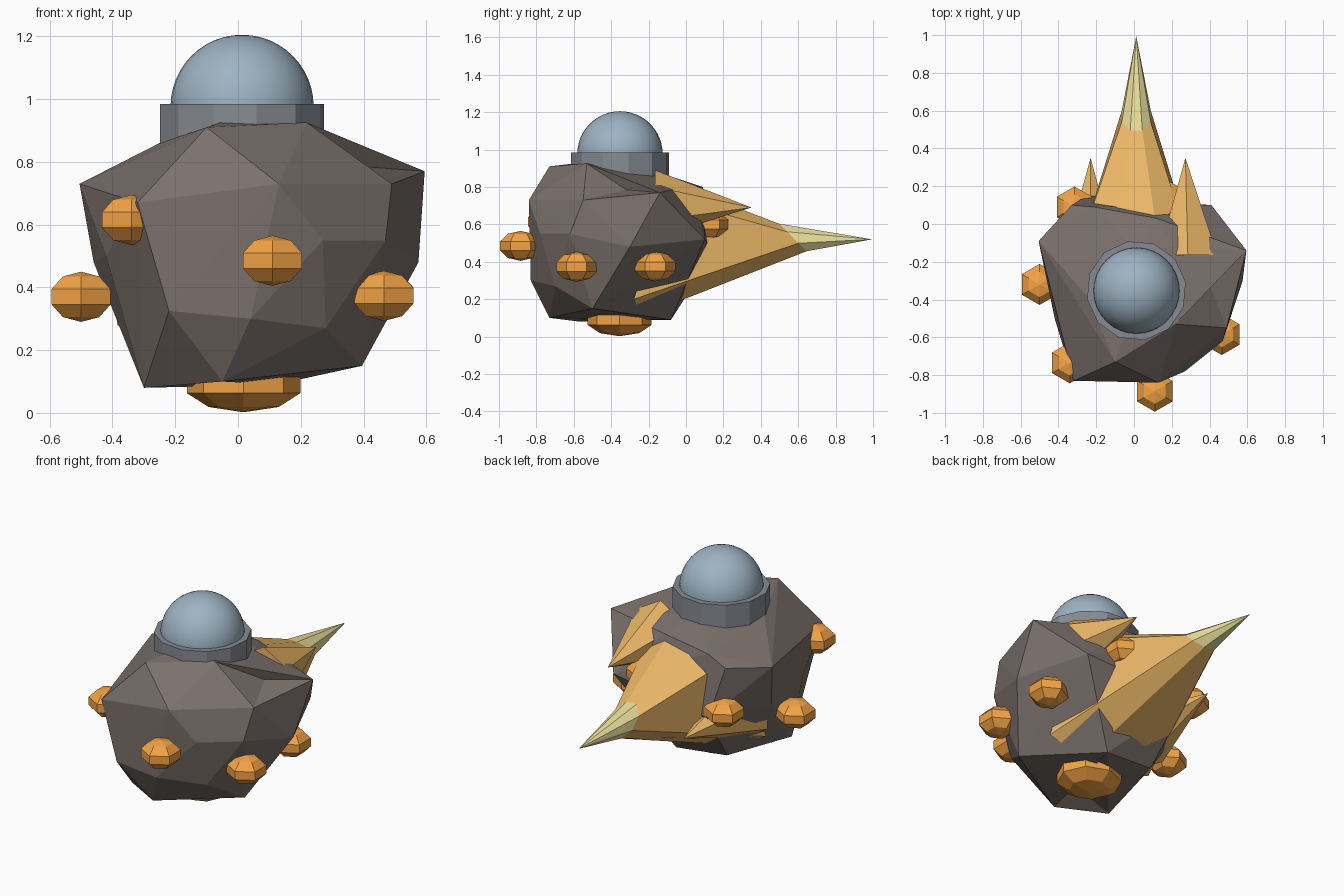
import bpy, bmesh
from math import cos, sin, pi, radians
from mathutils import Vector, Matrix

if "Cube" in bpy.data.objects:
    bpy.data.objects.remove(bpy.data.objects["Cube"])


def material(name, rgb):
    m = bpy.data.materials.new(name)
    m.diffuse_color = (*rgb, 1)
    m.use_nodes = True
    m.node_tree.nodes["Principled BSDF"].inputs["Base Color"].default_value = m.diffuse_color
    return m


ROCK = material("rock", (0.20, 0.165, 0.15))
ORANGE = material("orange", (0.90, 0.37, 0.06))
FLAME = material("flame", (0.84, 0.48, 0.14))
PALE = material("pale_flame", (0.84, 0.76, 0.34))
GLASS = material("glass", (0.34, 0.45, 0.54))
METAL = material("metal", (0.24, 0.26, 0.29))


def finish(name, bm, mat, smooth=False):
    bmesh.ops.recalc_face_normals(bm, faces=bm.faces)
    me = bpy.data.meshes.new(name)
    bm.to_mesh(me)
    bm.free()
    ob = bpy.data.objects.new(name, me)
    bpy.context.collection.objects.link(ob)
    me.materials.append(mat)
    for p in me.polygons:
        p.use_smooth = smooth
    return ob


def loft(name, rings, tip, mat):
    """Skin through rings of points, optionally ending in a tip."""
    bm = bmesh.new()
    rows = [[bm.verts.new(p) for p in r] for r in rings]
    n = len(rows[0])
    for a, b in zip(rows, rows[1:]):
        for i in range(n):
            j = (i + 1) % n
            bm.faces.new((a[i], a[j], b[j], b[i]))
    bm.faces.new(rows[0])
    if tip:
        t = bm.verts.new(tip)
        for i in range(n):
            bm.faces.new((rows[-1][i], rows[-1][(i + 1) % n], t))
    else:
        bm.faces.new(rows[-1])
    return finish(name, bm, mat)


# Faceted rock body: hull of the corner points
corners = [
    # top
    (-.03, -.52, .935), (-.10, -.73, .91), (.22, -.53, .925), (-.25, -.38, .86),
    (.02, -.15, .88), (.20, -.12, .85), (.12, .03, .81), (-.21, .09, .80),
    # front
    (-.32, -.83, .67), (.13, -.84, .73), (.27, -.78, .55), (-.22, -.83, .325),
    (.04, -.83, .30), (.28, -.70, .27),
    # left
    (-.42, -.50, .50), (-.505, -.09, .73), (-.46, -.15, .48), (-.37, -.33, .26),
    # bottom
    (-.30, -.57, .08), (-.05, -.73, .10), (.395, -.50, .15), (.12, -.08, .09),
    (-.20, -.10, .12),
    # right
    (.49, -.55, .73), (.47, -.62, .55), (.595, -.14, .77), (.575, -.30, .48),
    (.44, -.42, .27), (.41, .10, .52),
    # back
    (-.33, .10, .75), (0, .11, .50), (-.25, .15, .45), (.16, -.02, .24),
]
bm = bmesh.new()
for c in corners:
    bm.verts.new(c)
bmesh.ops.convex_hull(bm, input=bm.verts)
bmesh.ops.delete(bm, geom=[v for v in bm.verts if not v.link_faces], context='VERTS')
# Dents: top right, underside, lower right behind
for d in ((.40, -.32, .785), (-.04, -.55, .15), (.31, -.17, .25)):
    d = Vector(d)
    face = min(bm.faces, key=lambda f: (f.calc_center_median() - d).length)
    bmesh.ops.poke(bm, faces=[face])["verts"][0].co = d
finish("rock_body", bm, ROCK)

# Collar under the dome
bm = bmesh.new()
bmesh.ops.create_cone(bm, cap_ends=True, segments=12, radius1=.265, radius2=.265, depth=.235,
                      matrix=Matrix.Translation((.013, -.353, .8675)) @ Matrix.Rotation(radians(10), 4, 'Z'))
finish("collar", bm, METAL)

# Smooth glass dome
bm = bmesh.new()
bmesh.ops.create_uvsphere(bm, u_segments=32, v_segments=24, radius=.228)
bmesh.ops.bisect_plane(bm, geom=bm.verts[:] + bm.edges[:] + bm.faces[:], plane_co=(0, 0, -.03),
                       plane_no=(0, 0, -1), clear_outer=True)
bmesh.ops.translate(bm, verts=bm.verts, vec=(.013, -.353, .977))
finish("dome", bm, GLASS, True)

# Main flame: eight sides, slanted ring where the pale tip begins
base = [(.36, -.28, .20), (.29, -.10, .74), (.12, -.03, .805), (-.10, -.03, .805),
        (-.27, -.06, .74), (-.335, -.28, .20), (-.13, -.24, .11), (.15, -.24, .11)]
ring = []
for i in range(8):
    a = radians(-22.5 + 45 * i)
    ring.append((.012 + .083 * cos(a), .57 - .08 * sin(a), .53 + .08 * sin(a)))
loft("main_flame", [base, ring], None, FLAME)
loft("main_flame_tip", [ring], (.012, .995, .52), PALE)


# Two side flames, six sides each
def side_flame(name, x, y, z, tip):
    pts = [(x + .18 * cos(pi / 6 + i * pi / 3), y, z + .18 * sin(pi / 6 + i * pi / 3)) for i in range(6)]
    loft(name, [pts], tip, FLAME)


side_flame("right_flame", .285, -.165, .71, (.272, .35, .69))
side_flame("left_flame", -.23, -.22, .37, (-.23, .35, .40))


# Orange lumps set into the rock
def lump(name, loc, size, turn, sides=6):
    bm = bmesh.new()
    bmesh.ops.create_uvsphere(bm, u_segments=sides, v_segments=5, radius=1)
    m = Matrix.Translation(loc) @ Matrix.Rotation(radians(turn), 4, 'Z') @ Matrix.Diagonal((*size, 1))
    bmesh.ops.transform(bm, matrix=m, verts=bm.verts)
    finish(name, bm, ORANGE)


spots = [(-.50, -.32, .37), (-.34, -.735, .615), (.11, -.885, .485), (.465, -.585, .373),
         (.465, -.165, .375), (.175, .125, .60), (-.315, .09, .485)]
for i, p in enumerate(spots):
    lump("lump_%d" % (i + 1), p, (.114, .114, .08), 0)
lump("bottom_lump", (.018, -.355, .09), (.19, .18, .088), 0, 8)
